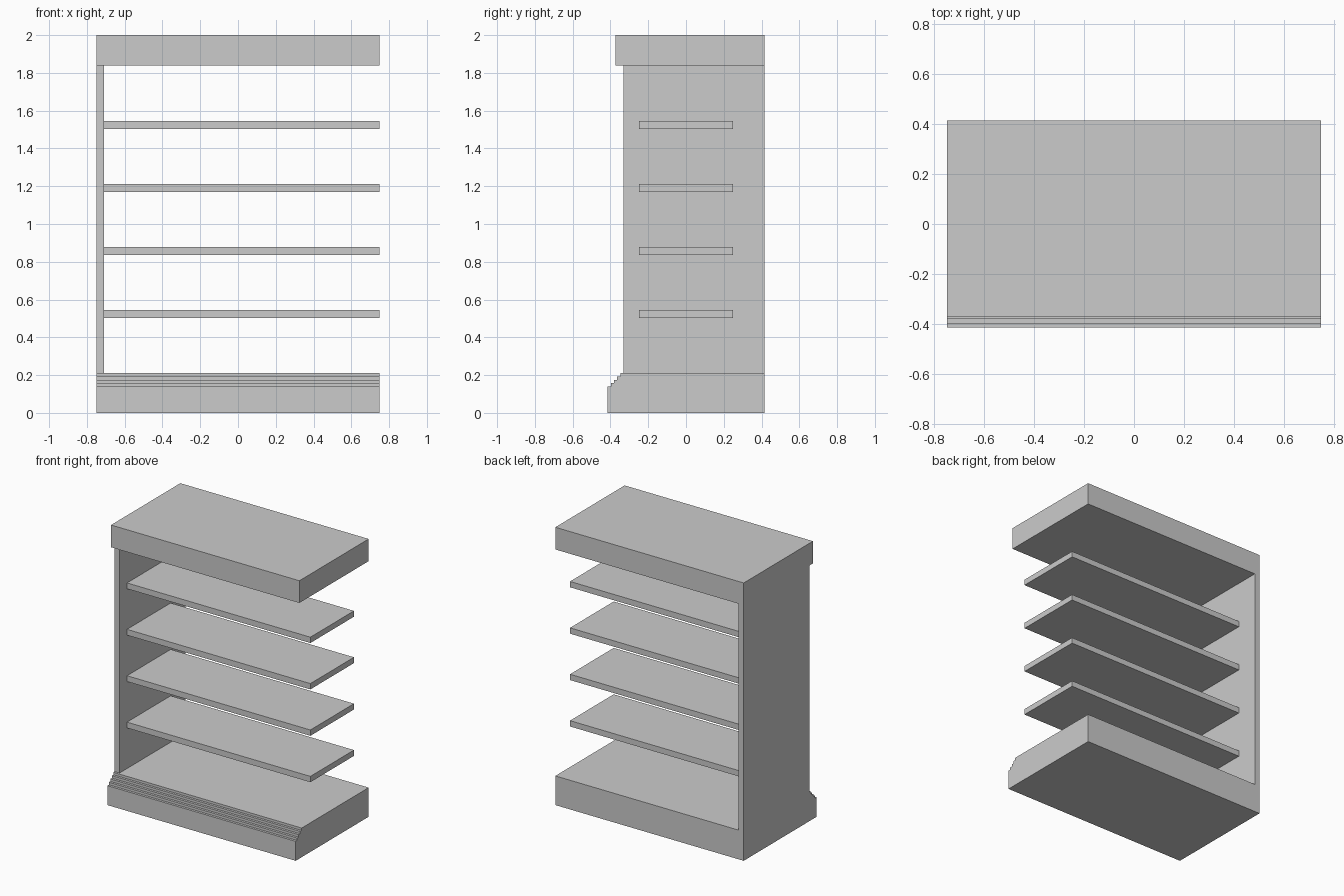
import bpy

if "Cube" in bpy.data.objects:
    bpy.data.objects.remove(bpy.data.objects["Cube"])

LEFT, RIGHT, BACK = -0.75, 0.75, 0.415
PANEL = 0.04
BASE_TOP, CANOPY_BOTTOM = 0.21, 1.84


def extrude_profile(name, profile, x0, x1):
    """Extrude a closed (y, z) profile along x."""
    n = len(profile)
    verts = [(x, y, z) for x in (x0, x1) for y, z in profile]
    faces = [tuple(reversed(range(n))), tuple(range(n, 2 * n))]
    faces += [(i, (i + 1) % n, (i + 1) % n + n, i + n) for i in range(n)]
    mesh = bpy.data.meshes.new(name)
    mesh.from_pydata(verts, [], faces)
    obj = bpy.data.objects.new(name, mesh)
    bpy.context.collection.objects.link(obj)
    return obj


def box(name, x0, x1, y0, y1, z0, z1):
    return extrude_profile(name, [(y0, z0), (y1, z0), (y1, z1), (y0, z1)], x0, x1)


# Base plinth with a small stepped front edge
steps, rise, run = 4, 0.0175, 0.017
stairs = []
for i in range(steps, 0, -1):
    y = -BACK + i * run
    z = BASE_TOP - (steps - i) * rise
    stairs += [(y, z), (y, z - rise)]
base_profile = [(-BACK, 0), (BACK, 0), (BACK, BASE_TOP)] + stairs
base_profile.append((-BACK, BASE_TOP - steps * rise))
extrude_profile("base", base_profile, LEFT, RIGHT)

# Single upright side panel
box("side_panel", LEFT, LEFT + PANEL, -0.332, BACK, BASE_TOP, CANOPY_BOTTOM)

# Overhanging top
box("canopy", LEFT, RIGHT, -0.373, BACK, CANOPY_BOTTOM, 2.0)

# Cantilevered shelves
for i in range(4):
    z = 0.502 + i * 0.334
    box(f"shelf_{i + 1}", LEFT + PANEL, RIGHT, -0.248, 0.248, z, z + 0.042)
